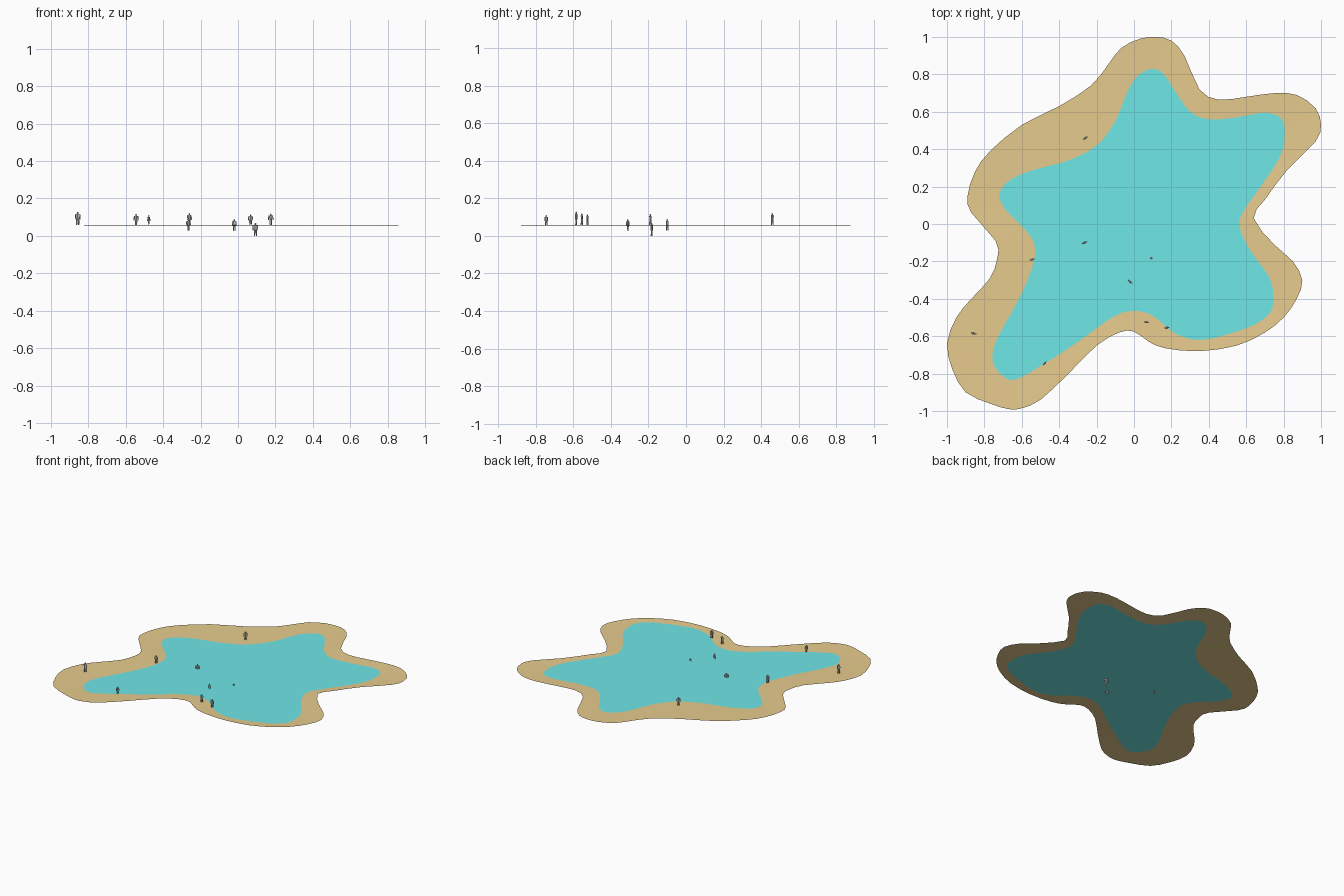
import bpy, bmesh, math
from mathutils import Matrix, Vector

if "Cube" in bpy.data.objects:
    bpy.data.objects.remove(bpy.data.objects["Cube"])

SAND_Z, WATER_Z = 0.059, 0.056

# Outlines, clockwise from the top
SHORE = [(.12, 1), (.2, .98), (.27, .9), (.35, .72), (.45, .665), (.6, .68), (.75, .7),
         (.87, .69), (.97, .62), (1, .53), (.97, .44), (.82, .29), (.7, .13), (.64, .03),
         (.75, -.11), (.85, -.2), (.9, -.3), (.87, -.4), (.8, -.5), (.7, -.58), (.55, -.65),
         (.35, -.68), (.17, -.665), (.08, -.63), (0, -.575), (-.08, -.58), (-.2, -.65),
         (-.35, -.8), (-.5, -.94), (-.6, -.985), (-.67, -.99), (-.77, -.96), (-.9, -.9),
         (-.97, -.78), (-1, -.64), (-.95, -.5), (-.87, -.4), (-.77, -.29), (-.73, -.18),
         (-.74, -.09), (-.87, .06), (-.89, .15), (-.85, .28), (-.77, .39), (-.6, .53),
         (-.4, .63), (-.23, .74), (-.14, .85), (-.07, .94), (.03, .99)]
WATERLINE = [(.1, .83), (.16, .8), (.22, .71), (.3, .6), (.4, .56), (.55, .57), (.7, .595),
             (.79, .56), (.805, .45), (.77, .34), (.67, .19), (.58, .06), (.565, -.02),
             (.62, -.14), (.72, -.28), (.745, -.38), (.73, -.47), (.65, -.535), (.5, -.59),
             (.35, -.62), (.22, -.585), (.1, -.49), (0, -.465), (-.11, -.495), (-.3, -.63),
             (-.5, -.76), (-.63, -.83), (-.7, -.815), (-.757, -.73), (-.73, -.61),
             (-.62, -.41), (-.54, -.22), (-.535, -.1), (-.6, -.01), (-.69, .08), (-.72, .16),
             (-.67, .23), (-.55, .285), (-.35, .34), (-.2, .42), (-.1, .55), (-.03, .72),
             (.03, .8)]


def material(name, color):
    m = bpy.data.materials.new(name)
    m.diffuse_color = (*color, 1)
    m.use_nodes = True
    m.node_tree.nodes["Principled BSDF"].inputs["Base Color"].default_value = m.diffuse_color
    return m


def smooth_loop(points, steps=3):
    """Closed Catmull-Rom curve through the points."""
    p = [Vector(q) for q in points]
    n, out = len(p), []
    for i in range(n):
        a, b, c, d = p[i - 1], p[i], p[(i + 1) % n], p[(i + 2) % n]
        for k in range(steps):
            t = k / steps
            out.append(b + (c - a) * t / 2 + (2 * a - 5 * b + 4 * c - d) * t * t / 2
                       + (3 * b - a - 3 * c + d) * t ** 3 / 2)
    return out


def sheet(name, loops, mat):
    """Fill between the closed loops given as (points, z)."""
    bm = bmesh.new()
    for pts, z in loops:
        vs = [bm.verts.new((q.x, q.y, z)) for q in pts]
        for i, v in enumerate(vs):
            bm.edges.new((vs[i - 1], v))
    bmesh.ops.triangle_fill(bm, edges=bm.edges[:], use_beauty=True, normal=(0, 0, 1))
    bm.normal_update()
    for f in bm.faces:
        if f.normal.z < 0:
            f.normal_flip()
    return finish(name, bm, mat)


def finish(name, bm, mat=None):
    mesh = bpy.data.meshes.new(name)
    bm.to_mesh(mesh)
    bm.free()
    if mat:
        mesh.materials.append(mat)
    obj = bpy.data.objects.new(name, mesh)
    bpy.context.collection.objects.link(obj)
    return obj


# Sand beach and lagoon water
shore, waterline = smooth_loop(SHORE, 2), smooth_loop(WATERLINE)
sheet("sand_beach", [(shore, SAND_Z), (waterline, WATER_Z)],
      material("sand", (.80, .60, .27)))
sheet("lagoon_water", [(waterline, WATER_Z)], material("water", (.16, .80, .80)))


def limb(bm, a, b, r1, r2, depth=1):
    """Tapered six-sided limb from a to b."""
    a, b = Vector(a), Vector(b)
    d = b - a
    rot = d.to_track_quat('Z', 'Y').to_matrix().to_4x4()
    bmesh.ops.create_cone(bm, cap_ends=True, segments=6, radius1=r1, radius2=r2,
                          depth=d.length,
                          matrix=Matrix.Translation((a + b) / 2)
                          @ Matrix.Diagonal((1, depth, 1, 1)) @ rot)


# One person, one unit tall
bm = bmesh.new()
for s in (-1, 1):
    limb(bm, (.07 * s, s * .05, 0), (.06 * s, 0, .48), .04, .07)
    limb(bm, (.17 * s, 0, .8), (.2 * s, -.04 * s, .42), .045, .03)
limb(bm, (0, 0, .45), (0, 0, .83), .13, .17, .6)
limb(bm, (0, 0, .82), (0, 0, .88), .05, .05)
bmesh.ops.create_icosphere(bm, subdivisions=1, radius=.085,
                           matrix=Matrix.Translation((0, 0, .915)))
person = finish("person", bm)

# Bathers: x, y, foot height, body height, heading
people = [(-.26, .46, .059, .063, 30), (-.265, -.10, .03, .06, 30), (-.545, -.19, .057, .06, 20),
          (-.02, -.31, .026, .063, -30), (.093, -.183, 0, .069, -10), (.067, -.525, .057, .058, 0),
          (.175, -.555, .059, .061, 10), (-.857, -.585, .059, .07, -10), (-.477, -.745, .057, .054, 60)]
for i, (x, y, z, h, ang) in enumerate(people):
    o = person if i == 0 else person.copy()
    if i:
        bpy.context.collection.objects.link(o)
    o.name = f"person_{i + 1}"
    o.location = (x, y, z)
    o.scale = (h, h, h)
    o.rotation_euler.z = math.radians(ang)
